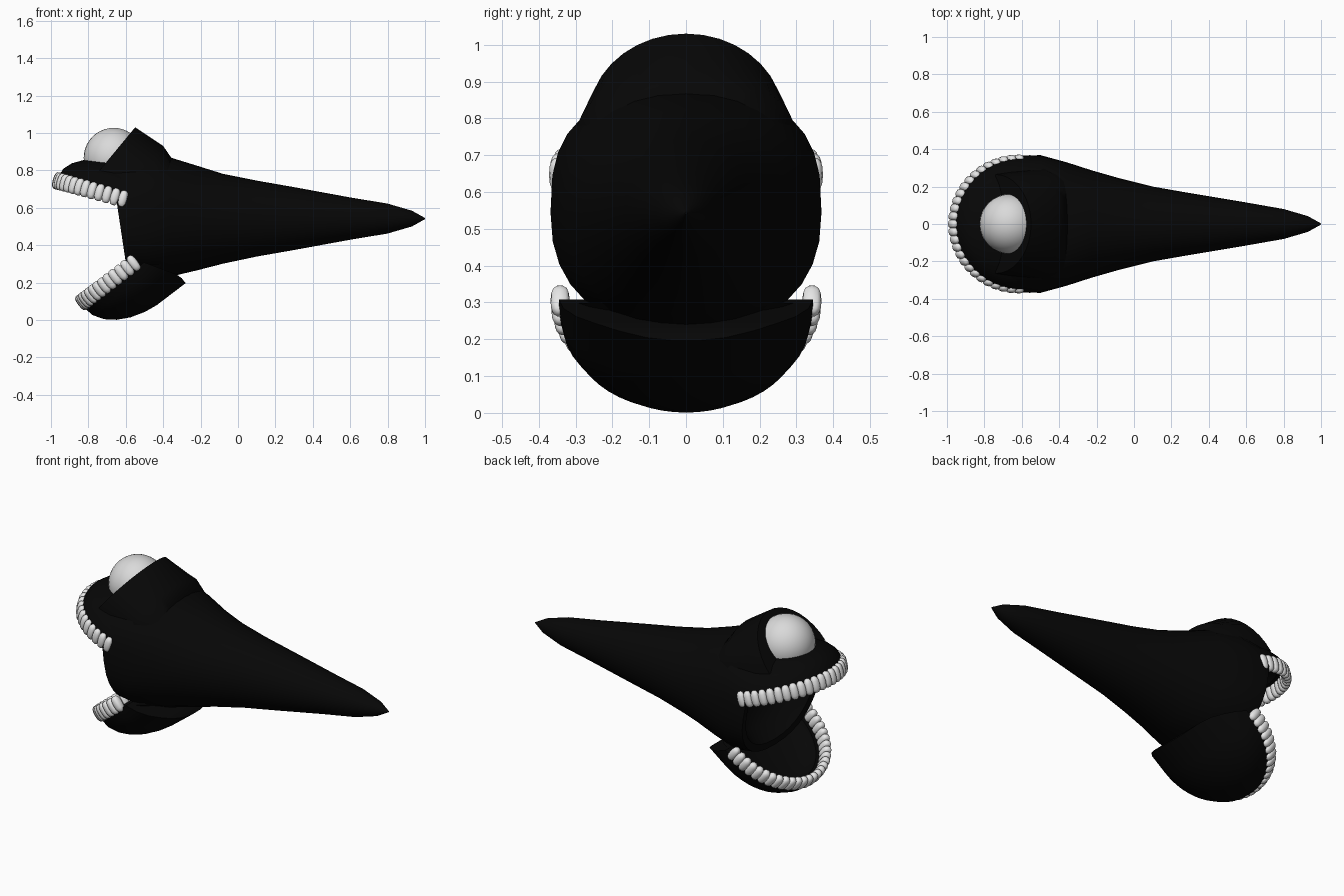
import bpy, bmesh, math
from mathutils import Vector, Matrix

if "Cube" in bpy.data.objects:
    bpy.data.objects.remove(bpy.data.objects["Cube"])


def material(name, value):
    m = bpy.data.materials.new(name)
    m.diffuse_color = (value, value, value, 1)
    m.use_nodes = True
    m.node_tree.nodes["Principled BSDF"].inputs["Base Color"].default_value = m.diffuse_color
    return m


BLACK = material("black skin", 0.002)
TOOTH = material("tooth white", 0.8)
EYE = material("eye white", 0.7)


def finish(bm, name, mat, angle=50):
    bmesh.ops.recalc_face_normals(bm, faces=bm.faces)
    me = bpy.data.meshes.new(name)
    bm.to_mesh(me)
    bm.free()
    me.materials.append(mat)
    me.shade_smooth()
    me.set_sharp_from_angle(angle=math.radians(angle))
    ob = bpy.data.objects.new(name, me)
    bpy.context.collection.objects.link(ob)
    return ob


def loft(name, rings, mat):
    """Skin closed rings of equal length and cap both ends."""
    bm = bmesh.new()
    vs = [[bm.verts.new(p) for p in r] for r in rings]
    n = len(vs[0])
    for a, b in zip(vs, vs[1:]):
        for i in range(n):
            j = (i + 1) % n
            bm.faces.new((a[i], a[j], b[j], b[i]))
    bm.faces.new(vs[0])
    bm.faces.new(vs[-1])
    return finish(bm, name, mat)


def power(v, e):
    return math.copysign(abs(v) ** e, v)


# Tapered body and tail, squarer at the head, ending in a hollow mouth
def body_ring(x, zc, ry, rz, slope=0, square=1, n=32):
    pts = []
    for i in range(n):
        t = math.tau * i / n
        e = square if math.sin(t) > 0 else (1 + square) / 2
        dz = rz * power(math.sin(t), e)
        pts.append((x + slope * dz, ry * power(math.cos(t), e), zc + dz))
    return pts


sections = [
    (1.0, .542, .003, .003), (.93, .542, .042, .042), (.8, .542, .08, .08),
    (.6, .542, .115, .113), (.3, .542, .165, .168), (.1, .542, .2, .203),
    (-.08, .541, .245, .24), (-.22, .545, .285, .28), (-.36, .55, .33, .318, 0, .9),
    (-.5, .545, .368, .325, 0, .72), (-.635, .54, .365, .305, -.15, .72),
    (-.63, .54, .325, .27, -.15, .8), (-.52, .54, .26, .21, -.1), (-.45, .54, .12, .1),
]
loft("body_and_tail", [body_ring(*s) for s in sections], BLACK)


# Hollow scoop-shaped jaws, in a frame of forward, sideways and upward
def frame(px, pz, dx, dz):
    f = Vector((dx, 0, dz)).normalized()
    up = Vector((-f.z, 0, f.x))
    if up.z < 0:
        up = -up
    return Vector((px, 0, pz)), f, up


def jaw(name, fr, a, b, depth, back, rim_w, cavity):
    o, f, up = fr

    def ring(t, scale, height, inset):
        c, w = scale * math.cos(t), rim_w + height * math.sin(t)
        rear = back * (.3 + .7 * min(1, 1.3 * math.sin(t))) - inset
        pts = [(-rear, -b * c)]
        for i in range(25):
            s = math.pi * (i / 24 - .5)
            pts.append((a * c * math.cos(s), b * c * math.sin(s)))
        pts.append((-rear, b * c))
        return [o + f * u + Vector((0, y, 0)) + up * w for u, y in pts]

    angles = [math.radians(d) for d in (84, 72, 58, 44, 30, 15, 0)]
    rings = [ring(t, 1, depth, 0) for t in angles]
    rings += [ring(t, .87, cavity, .02) for t in reversed(angles)]
    loft(name, rings, BLACK)


# Each tooth is a rounded block, set on a half oval
def teeth(name, fr, a, b, w, count):
    o, f, up = fr
    bm = bmesh.new()
    for i in range(count):
        t = math.pi * (i / (count - 1) - .5)
        pos = o + f * a * math.cos(t) + Vector((0, b * math.sin(t), 0)) + up * w
        tan = (-f * a * math.sin(t) + Vector((0, b * math.cos(t), 0))).normalized()
        rad = up.cross(tan).normalized()
        new = bmesh.ops.create_uvsphere(bm, u_segments=12, v_segments=8, radius=1)
        for v in new["verts"]:
            k = [power(c, .75) for c in v.co]
            v.co = pos + rad * k[0] * .026 + tan * k[1] * .024 + up * k[2] * .047
    finish(bm, name, TOOTH, 70)


upper = frame(-.615, .65, -.964, .267)
lower = frame(-.54, .28, -.795, -.606)
jaw("upper_jaw", upper, .362, .352, .165, .12, .025, .09)
jaw("lower_jaw", lower, .355, .345, -.225, .156, 0, -.10)
teeth("upper_teeth", upper, .362, .346, -.003, 27)
teeth("lower_teeth", lower, .345, .342, .03, 27)


# Hood behind the eye: leaning arches skinned together
def arch(bx, bz, tx, tz, hw, n=18):
    pts = []
    for i in range(n + 1):
        t = math.pi * i / n
        s = math.sin(t)
        pts.append((bx + (tx - bx) * s, hw * math.cos(t), bz + (tz - bz) * s))
    return pts


loft("eye_hood", [arch(-.74, .80, -.55, 1.03, .265), arch(-.50, .75, -.40, .93, .30),
                  arch(-.38, .72, -.355, .865, .26)], BLACK)

# Single large eye
bm = bmesh.new()
bmesh.ops.create_uvsphere(bm, u_segments=32, v_segments=20, radius=.16,
                          matrix=Matrix.Translation((-.665, 0, .867)))
finish(bm, "eye", EYE)
